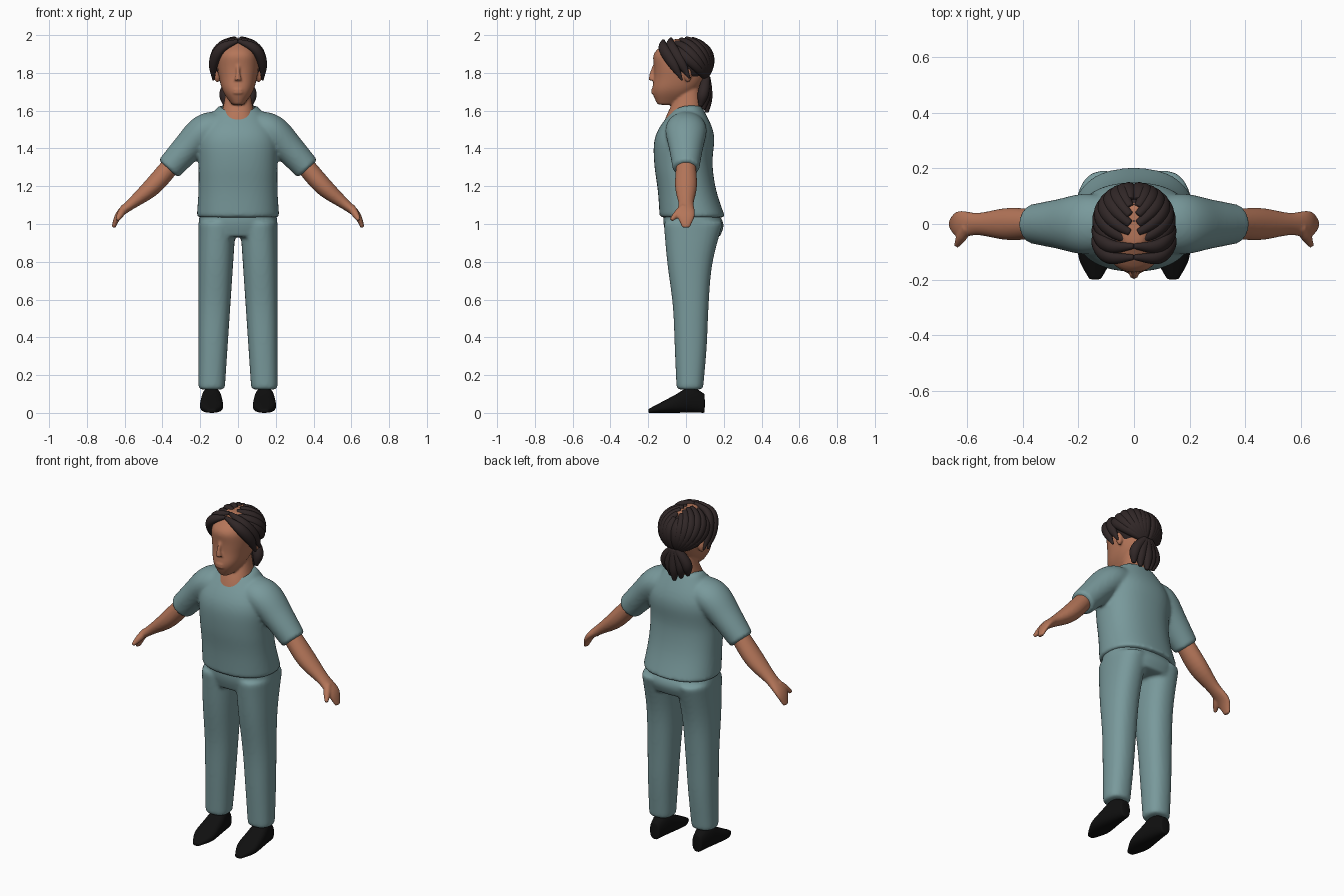
import bpy, bmesh, math
from mathutils import Vector, Matrix

if "Cube" in bpy.data.objects:
    bpy.data.objects.remove(bpy.data.objects["Cube"])

X_AXIS, Y_AXIS, Z_AXIS = Matrix.Identity(3)
SIDES = (1, -1)


def material(name, red, green, blue):
    colour = (red, green, blue, 1)
    made = bpy.data.materials.new(name)
    made.use_nodes = True
    made.diffuse_color = colour
    made.node_tree.nodes["Principled BSDF"].inputs["Base Color"].default_value = colour
    return made


cloth = material("teal cloth", 0.19, 0.32, 0.33)
skin = material("brown skin", 0.46, 0.18, 0.1)
dark_hair = material("dark hair", 0.03, 0.02, 0.02)
black_shoe = material("black shoe", 0.005, 0.005, 0.005)


def blend(keys, t):
    """Smooth curve through evenly spaced keys."""
    last = len(keys) - 1
    if last == 0:
        return keys[0]
    padded = [2 * keys[0] - keys[1], *keys, 2 * keys[-1] - keys[-2]]
    index = min(int(t * last), last - 1)
    f = t * last - index
    a, b, c, d = padded[index:index + 4]
    return b + f / 2 * (c - a + f * (2 * a - 5 * b + 4 * c - d + f * (3 * (b - c) + d - a)))


def tube(bm, path, thick, wide, hint, tangent=None, power=2, sides=20, steps=12):
    """Closed tube along a keyed path; thick runs along hint, wide across it."""
    times = [0, 0.02, *(i / steps for i in range(1, steps)), 0.98, 1]
    points = [Vector([blend(keys, t) for keys in path]) for t in times]
    rings = []
    for i, (t, point) in enumerate(zip(times, points)):
        along = tangent or (points[min(i + 1, len(points) - 1)] - points[max(i - 1, 0)]).normalized()
        facing = hint(point) if callable(hint) else hint
        u = (facing - along * facing.dot(along)).normalized() * blend(thick, t)
        v = along.cross(u).normalized() * blend(wide, t)
        ring = []
        for k in range(sides):
            angle = math.tau * k / sides
            c, s = (math.copysign(abs(w) ** (2 / power), w) for w in (math.cos(angle), math.sin(angle)))
            ring.append(bm.verts.new(point + u * c + v * s))
        rings.append(ring)
    for a, b in zip(rings, rings[1:]):
        for k in range(sides):
            bm.faces.new((a[k - 1], a[k], b[k], b[k - 1]))
    bm.faces.new(rings[0])
    bm.faces.new(rings[-1])


def body(bm, heights, middle, half, front, back, power=2.3):
    """Upright form given by its half width and its front and back outlines."""
    depth = [(f + b) / 2 for f, b in zip(front, back)]
    thick = [(b - f) / 2 for f, b in zip(front, back)]
    tube(bm, (middle, depth, heights), thick, half, Y_AXIS, Z_AXIS, power, sides=32)


def ball(bm, centre, size):
    bmesh.ops.create_uvsphere(bm, u_segments=24, v_segments=16, radius=1,
                              matrix=Matrix.Translation(centre) @ Matrix.Diagonal((*size, 1)))


def finish(name, bm, colour, voxel=0, mirror=False):
    bmesh.ops.recalc_face_normals(bm, faces=bm.faces)
    for face in bm.faces:
        face.smooth = True
    mesh = bpy.data.meshes.new(name)
    bm.to_mesh(mesh)
    bm.free()
    mesh.materials.append(colour)
    made = bpy.data.objects.new(name, mesh)
    bpy.context.collection.objects.link(made)
    if mirror:
        made.modifiers.new("mirror", 'MIRROR').use_mirror_merge = False
    rounding = made.modifiers.new("rounding", 'SUBSURF')
    rounding.levels = rounding.render_levels = 1
    if voxel:
        merge = made.modifiers.new("merge", 'REMESH')
        merge.mode, merge.voxel_size, merge.use_smooth_shade = 'VOXEL', voxel, True
        soften = made.modifiers.new("soften", 'SMOOTH')
        soften.factor, soften.iterations = 0.5, 5
    return made


# Trousers: pelvis and two legs merged into one skin
bm = bmesh.new()
body(bm, (0.93, 1.07), (0,), (0.2, 0.21, 0.2), (-0.1, -0.12, -0.12), (0.18, 0.2, 0.16))
for side in SIDES:
    body(bm, (0.12, 1.02), (side * 0.14, side * 0.11), (0.07, 0.085, 0.1),
         (-0.05, -0.06, -0.07, -0.1, -0.12), (0.09, 0.11, 0.12, 0.14, 0.2))
finish("trousers", bm, cloth, voxel=0.01)

# Shirt: torso and short sleeves merged into one skin
bm = bmesh.new()
body(bm, (1.03, 1.63), (0,), (0.22, 0.21, 0.21, 0.21, 0.1),
     (-0.14, -0.15, -0.17, -0.16, -0.05), (0.21, 0.16, 0.14, 0.15, 0.08))
for side in SIDES:
    tube(bm, ([side * x for x in (0.1, 0.18, 0.27, 0.37)], (0,), (1.52, 1.49, 1.4, 1.29)),
         (0.1, 0.11, 0.09, 0.07), (0.08, 0.09, 0.08, 0.07), Y_AXIS, sides=32)
shirt = finish("shirt", bm, cloth, voxel=0.01)

# Cut the V neckline out of the merged shirt
graph = bpy.context.evaluated_depsgraph_get()
merged = bpy.data.meshes.new_from_object(shirt.evaluated_get(graph))
shirt.modifiers.clear()
shirt.data = merged
bm = bmesh.new()
bm.from_mesh(merged)
notch = Vector((0, -0.12, 1.56))
slopes = [Vector((side * 0.4, -0.25, 1)) for side in SIDES]
for slope in slopes:
    bmesh.ops.bisect_plane(bm, geom=[*bm.verts, *bm.edges, *bm.faces], plane_co=notch, plane_no=slope)
opening = [face for face in bm.faces
           if all((face.calc_center_median() - notch).dot(slope) > 0 for slope in slopes)]
bmesh.ops.delete(bm, geom=opening, context='FACES')
bm.to_mesh(merged)
bm.free()

# Head, neck, nose, lips and ears merged into one skin
bm = bmesh.new()
body(bm, (1.63, 1.98), (0,), (0.03, 0.08, 0.1, 0.11, 0.1, 0.04),
     (-0.15, -0.18, -0.17, -0.17, -0.17, -0.07), (-0.05, 0.05, 0.1, 0.11, 0.11, 0.06))
body(bm, (1.5, 1.75), (0,), (0.12, 0.09, 0.07, 0.06),
     (-0.13, -0.1, -0.06, -0.05), (0.09, 0.09, 0.08, 0.07))
tube(bm, ((0,), (-0.16, -0.18, -0.18), (1.85, 1.76)), (0.01, 0.01, 0.02), (0.01, 0.01, 0.02), Y_AXIS)
for height in (1.71, 1.695):
    ball(bm, (0, -0.17, height), (0.03, 0.015, 0.008))
for side in SIDES:
    ball(bm, (side * 0.11, 0.01, 1.79), (0.02, 0.02, 0.04))
finish("head_and_neck", bm, skin, voxel=0.006)

# Forearms running into mitten hands, with thumbs
bm = bmesh.new()
tube(bm, ((0.33, 0.45, 0.56, 0.63, 0.66), (0,), (1.34, 1.2, 1.11, 1.05, 0.98)),
     (0.05, 0.06, 0.04, 0.05, 0.02), (0.05, 0.05, 0.03, 0.02, 0.01), Y_AXIS)
tube(bm, ((0.6, 0.64), (-0.01, -0.08), (1.09, 1.02)), (0.02, 0.02, 0.01), (0.02, 0.02, 0.01), Y_AXIS)
finish("arms_and_hands", bm, skin, voxel=0.006, mirror=True)

# Shoes, heel to toe, resting on a flat sole
bm = bmesh.new()
rise = (0.05, 0.07, 0.05, 0.03, 0.01)
tube(bm, ((0.14,), (0.1, -0.2), rise), rise, (0.03, 0.05, 0.06, 0.06, 0.02), Z_AXIS, Y_AXIS, 2.5)
finish("shoes", bm, black_shoe, mirror=True)

# Hair cap under the strands
crown = Vector((0, 0.01, 1.86))
reach = Vector((0.13, 0.12, 0.12))
bm = bmesh.new()
ball(bm, crown, reach)
finish("hair_cap", bm, dark_hair)


def outward(point):
    return point - crown


# Thick strands swept from the centre parting back to the tie
bm = bmesh.new()
strands, samples = 7, 8
for strand in range(strands):
    f = strand / (strands - 1)
    lift, turn = math.radians(40 + 90 * f), math.radians(90 * f - 10)
    start = Vector((0.1, -math.cos(lift), math.sin(lift)))
    middle = Vector((math.cos(turn), math.sin(turn), 0.3 + f / 5))
    end = Vector((0.1, 0.8, -0.7))
    points = []
    for i in range(samples + 1):
        t = i / samples
        bend = start * (1 - t) ** 2 + middle * 2.4 * t * (1 - t) + end * t * t
        points.append(crown + bend.normalized() * reach)
    tube(bm, list(zip(*points)), (0.015, 0.025, 0.02), (0.015, 0.03, 0.02), outward, sides=10)

# Front locks framing the face, one behind the other
for behind in (0, 0.04):
    tube(bm, ((0, 0.09, 0.13, 0.13), [y + behind for y in (-0.12, -0.12, -0.07, -0.02)],
              [z + behind / 4 for z in (1.97, 1.93, 1.85, 1.76)]),
         (0.01, 0.025, 0.025, 0.005), (0.01, 0.03, 0.03, 0.005), outward, sides=10)
finish("hair_strands", bm, dark_hair, mirror=True)

# Tied tail of loose locks in a fan
bm = bmesh.new()
for lock in range(-2, 3):
    spread, inset = lock / 30, abs(lock) / 60
    tube(bm, ((spread / 5, spread, spread), (0.11, 0.11 - inset), (1.78, 1.59 + inset)),
         (0.02, 0.03, 0.03, 0.01), (0.02, 0.03, 0.03, 0.01), Y_AXIS, sides=10)
finish("hair_tail", bm, dark_hair)
